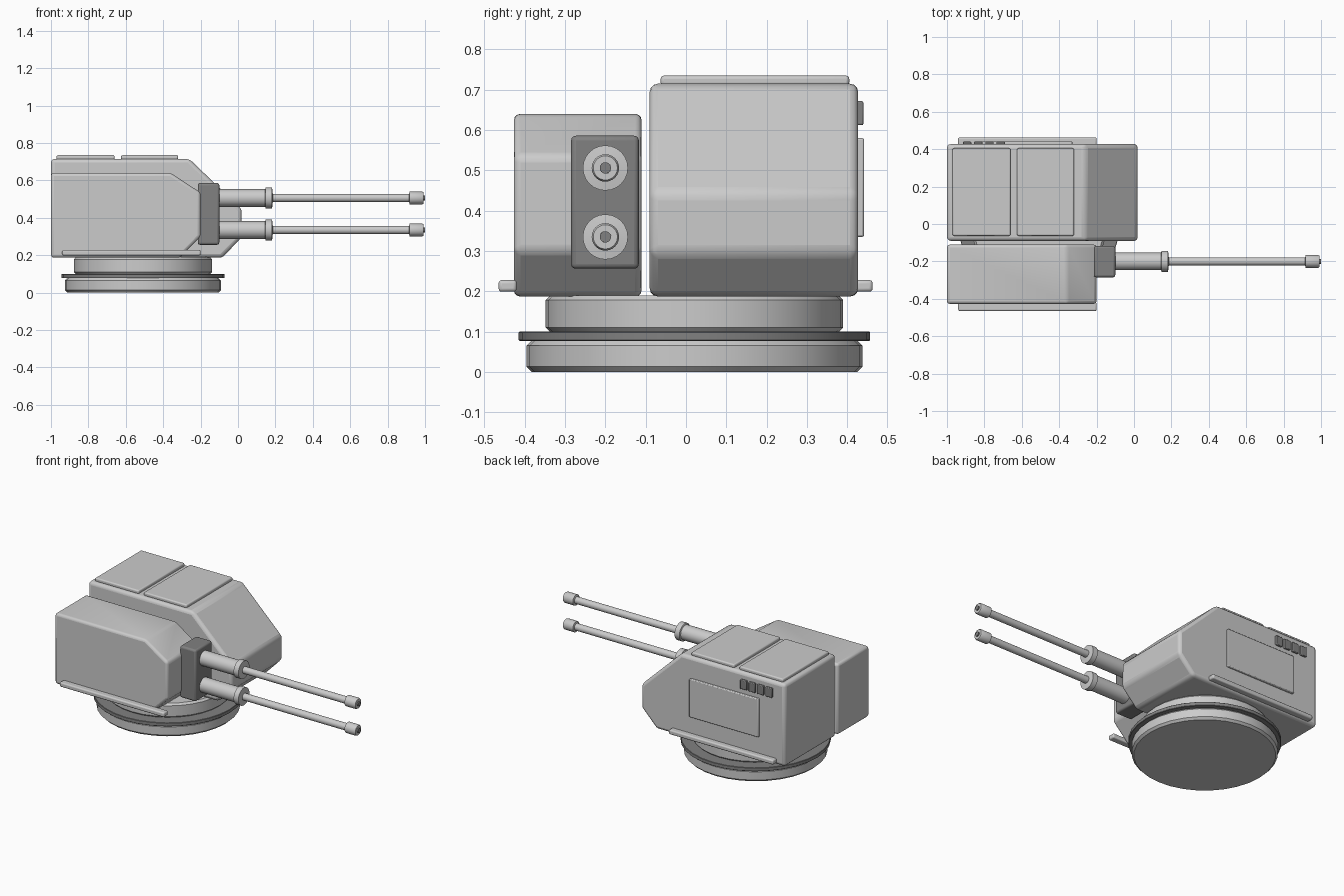
import bpy, bmesh, math

if "Cube" in bpy.data.objects:
    bpy.data.objects.remove(bpy.data.objects["Cube"])

dark = bpy.data.materials.new("dark_metal")
dark.diffuse_color = (0.22, 0.22, 0.22, 1)
dark.use_nodes = True
dark.node_tree.nodes["Principled BSDF"].inputs["Base Color"].default_value = dark.diffuse_color


def finish(bm, name, bevel=0.0, segments=3, mat=None):
    bmesh.ops.recalc_face_normals(bm, faces=bm.faces)
    mesh = bpy.data.meshes.new(name)
    bm.to_mesh(mesh)
    bm.free()
    obj = bpy.data.objects.new(name, mesh)
    bpy.context.collection.objects.link(obj)
    if mat:
        mesh.materials.append(mat)
    if bevel:
        mod = obj.modifiers.new("bevel", 'BEVEL')
        mod.width, mod.segments = bevel, segments
        mod.limit_method, mod.angle_limit = 'ANGLE', 0.5
    bpy.ops.object.select_all(action='DESELECT')
    obj.select_set(True)
    bpy.context.view_layer.objects.active = obj
    bpy.ops.object.shade_smooth_by_angle(angle=math.radians(35))
    return obj


def extruded(name, profile, y0, y1, **kw):
    """Extrude an (x, z) outline from y0 to y1."""
    bm = bmesh.new()
    face = bm.faces.new([bm.verts.new((x, y0, z)) for x, z in profile])
    ext = bmesh.ops.extrude_face_region(bm, geom=[face])
    moved = [v for v in ext["geom"] if isinstance(v, bmesh.types.BMVert)]
    bmesh.ops.translate(bm, verts=moved, vec=(0, y1 - y0, 0))
    return finish(bm, name, **kw)


def box(name, x, y, z, **kw):
    outline = [(x[0], z[0]), (x[1], z[0]), (x[1], z[1]), (x[0], z[1])]
    return extruded(name, outline, y[0], y[1], **kw)


def lathe(name, profile, origin, axis, sides, mat=None):
    """Revolve (radius, height) points about the z or x axis, capping both ends."""
    bm = bmesh.new()
    rings = []
    for r, h in profile:
        ring = []
        for i in range(sides):
            a = math.tau * i / sides
            c, s = r * math.cos(a), r * math.sin(a)
            p = (c, s, h) if axis == 'Z' else (h, c, s)
            ring.append(bm.verts.new([p[k] + origin[k] for k in range(3)]))
        rings.append(ring)
    for a, b in zip(rings, rings[1:]):
        for i in range(sides):
            j = (i + 1) % sides
            bm.faces.new((a[i], a[j], b[j], b[i]))
    bm.faces.new(rings[0])
    bm.faces.new(rings[-1])
    return finish(bm, name, mat=mat)


def disc(name, r, z0, z1, c, mat=None):
    lathe(name, [(r - c, z0), (r, z0 + c), (r, z1 - c), (r - c, z1)],
          (-0.508, 0.021, 0), 'Z', 32, mat)


# Round turntable base
disc("base_plate", 0.417, 0.0, 0.078, 0.013)
disc("bearing_ring", 0.436, 0.077, 0.1, 0.002, dark)
disc("turntable", 0.369, 0.098, 0.19, 0.012)

# Two armoured housings, side by side with an open gap
extruded("main_housing", [(-1, 0.187), (-0.085, 0.187), (0.02, 0.295), (0.02, 0.445),
                          (-0.26, 0.715), (-1, 0.715)], -0.09, 0.427, bevel=0.02)
extruded("gun_housing", [(-1, 0.187), (-0.31, 0.187), (-0.2, 0.3), (-0.2, 0.535),
                         (-0.36, 0.64), (-1, 0.64)], -0.427, -0.11, bevel=0.016)

# Roof hatches
for i, x in enumerate([(-0.97, -0.66), (-0.625, -0.32)]):
    box(f"roof_hatch_{i + 1}", x, (-0.063, 0.405), (0.71, 0.735), bevel=0.008)

# Rear access panel and vents
box("access_panel", (-0.82, -0.33), (0.42, 0.442), (0.335, 0.58), bevel=0.005, segments=2)
for i in range(4):
    x = -0.915 + 0.06 * i
    box(f"vent_{i + 1}", (x, x + 0.045), (0.42, 0.44), (0.612, 0.672),
        bevel=0.004, segments=2, mat=dark)

# Lower side rails
for side, y in (("front", (-0.465, -0.42)), ("back", (0.42, 0.463))):
    box(f"rail_{side}", (-0.94, -0.2), y, (0.199, 0.228), bevel=0.008)

# Gun mount block
box("gun_mount", (-0.215, -0.1), (-0.285, -0.117), (0.256, 0.586), bevel=0.012, mat=dark)

# Twin barrels: sleeve, collar, tube and hollow muzzle
barrel = [(0.047, -0.12), (0.047, 0.145), (0.056, 0.148), (0.056, 0.182), (0.032, 0.185),
          (0.022, 0.186), (0.022, 0.915), (0.034, 0.918), (0.034, 0.985), (0.030, 0.992),
          (0.014, 0.992), (0.014, 0.96)]
for label, z in (("upper", 0.506), ("lower", 0.335)):
    lathe(f"barrel_{label}", barrel, (0, -0.2, z), 'X', 24)
    lathe(f"bore_{label}", [(0.014, 0.95), (0.014, 1.0)], (0, -0.2, z), 'X', 16, dark)
